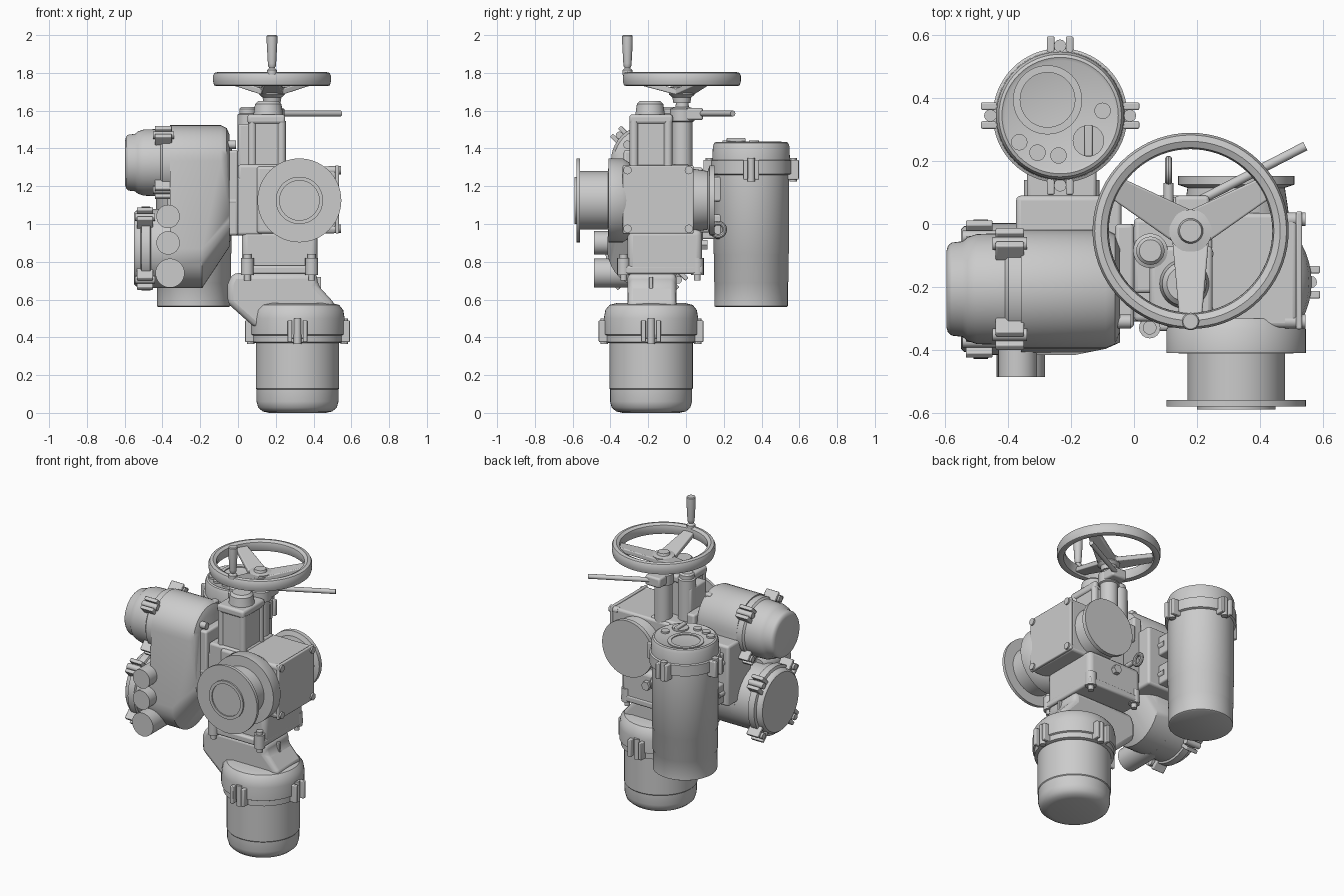
import bpy, bmesh
from math import sin, cos, pi, radians
from mathutils import Matrix, Vector


def finish(name, bm, mat=Matrix(), bevel=0.0, angle=35):
    bmesh.ops.recalc_face_normals(bm, faces=bm.faces)
    me = bpy.data.meshes.new(name)
    bm.to_mesh(me)
    bm.free()
    ob = bpy.data.objects.new(name, me)
    bpy.context.collection.objects.link(ob)
    ob.matrix_world = mat
    if bevel:
        m = ob.modifiers.new("bevel", "BEVEL")
        m.width, m.segments, m.limit_method = bevel, 3, 'ANGLE'
    bpy.ops.object.select_all(action='DESELECT')
    ob.select_set(True)
    bpy.context.view_layer.objects.active = ob
    bpy.ops.object.shade_smooth_by_angle(angle=radians(angle))
    return ob


def frame(origin, axis):
    """Local z along the given axis."""
    return Matrix.Translation(origin) @ Vector((0, 0, 1)).rotation_difference(Vector(axis)).to_matrix().to_4x4()


def lathe(name, origin, axis, profile, closed=False, n=48):
    """Revolve (radius, height) points about an axis."""
    bm = bmesh.new()
    rings = [[bm.verts.new((r * cos(2 * pi * i / n), r * sin(2 * pi * i / n), h)) for i in range(n)]
             for r, h in profile]
    pairs = list(zip(rings, rings[1:])) + ([(rings[-1], rings[0])] if closed else [])
    for a, b in pairs:
        for i in range(n):
            j = (i + 1) % n
            bm.faces.new((a[i], a[j], b[j], b[i]))
    if not closed:
        bm.faces.new(rings[0])
        bm.faces.new(rings[-1])
    return finish(name, bm, frame(origin, axis))


def rod(name, p, q, r, n=20):
    d = Vector(q) - Vector(p)
    return lathe(name, p, d.normalized(), [(r, 0), (r, d.length)], n=n)


def box(name, lo, hi, bevel=0.01, mat=Matrix()):
    bm = bmesh.new()
    lo, hi = Vector(lo), Vector(hi)
    bmesh.ops.create_cube(bm, size=1, matrix=Matrix.Translation((lo + hi) / 2) @ Matrix.Diagonal((*(hi - lo), 1)))
    return finish(name, bm, mat, bevel)


def hull(name, rings, n=40):
    """Convex skin over circles given as (x, y, z, radius), each facing x."""
    bm = bmesh.new()
    for x, y, z, r in rings:
        for i in range(n):
            bm.verts.new((x, y + r * cos(2 * pi * i / n), z + r * sin(2 * pi * i / n)))
    bmesh.ops.convex_hull(bm, input=bm.verts)
    bmesh.ops.dissolve_limit(bm, angle_limit=0.01, verts=bm.verts, edges=bm.edges)
    return finish(name, bm)


def prism(name, pts, y0, y1, bevel):
    """Extrude an xz outline along y."""
    bm = bmesh.new()
    a = [bm.verts.new((x, y0, z)) for x, z in pts]
    b = [bm.verts.new((x, y1, z)) for x, z in pts]
    bm.faces.new(a)
    bm.faces.new(b)
    for i in range(len(pts)):
        j = (i + 1) % len(pts)
        bm.faces.new((a[i], a[j], b[j], b[i]))
    return finish(name, bm, Matrix(), bevel)


def lugs(name, origin, axis, r0, r1, h0, h1, w, start):
    """Four clamp lugs with bolts around a cover."""
    for k in range(4):
        m = frame(origin, axis) @ Matrix.Rotation(start + k * pi / 2, 4, 'Z')
        for s in (-1, 1):
            box(name + "_cheek", (r0, s * w - 0.012, h0), (r1, s * w + 0.012, h1), 0.005, m)
        box(name + "_base", (r0, -w, h0 + 0.02), (r1 - 0.03, w, h1 - 0.02), 0.005, m)
        rc = r1 - 0.03
        p, q = m @ Vector((rc, 0, h0 - 0.01)), m @ Vector((rc, 0, h1 + 0.01))
        rod(name + "_bolt", p, q, 0.02, 12)


# Electric motor at the bottom
MX, MY = 0.315, -0.185
lathe("motor_shell", (MX, MY, 0), (0, 0, 1),
      [(0.15, 0), (0.185, 0.008), (0.208, 0.028), (0.217, 0.06), (0.217, 0.125), (0.221, 0.13), (0.221, 0.38)])
lathe("motor_collar", (MX, MY, 0), (0, 0, 1),
      [(0.225, 0.37), (0.24, 0.375), (0.24, 0.41), (0.25, 0.415), (0.25, 0.50), (0.242, 0.545), (0.22, 0.572), (0.18, 0.582)])
lugs("motor_lug", (MX, MY, 0), (0, 0, 1), 0.21, 0.277, 0.375, 0.49, 0.04, 0)
prism("motor_neck", [(-0.03, 0.74), (-0.055, 0.68), (-0.055, 0.58), (0.09, 0.45), (0.3, 0.45),
                     (0.52, 0.57), (0.42, 0.68), (0.42, 0.74)], -0.31, -0.05, 0.03)
box("neck_rib", (0.3, -0.195, 0.56), (0.44, -0.175, 0.72), 0.004)

# Main gear case
box("gear_case_lower", (0.02, -0.31, 0.74), (0.42, 0.085, 0.97), 0.03)
box("gear_case_flange", (0.02, -0.34, 0.735), (0.42, 0.09, 0.78), 0.012)
for x in (0.05, 0.39):
    for y in (-0.33, 0.06):
        lathe("flange_bolt_boss", (x, y, 0.70), (0, 0, 1), [(0.018, 0), (0.018, 0.03), (0.034, 0.03), (0.034, 0.12), (0.022, 0.12), (0.022, 0.14)], n=16)
box("gear_case_upper", (0.10, -0.33, 0.95), (0.52, 0.035, 1.305), 0.015)
box("side_cover_plate", (0.515, -0.335, 0.95), (0.535, 0.04, 1.31), 0.006)
for y in (-0.31, 0.015):
    for z in (0.975, 1.285):
        rod("cover_bolt", (0.48, y, z), (0.545, y, z), 0.022, 16)
box("case_link", (-0.05, -0.31, 0.94), (0.14, 0.0, 1.25), 0.015)
box("housing_mount_flange", (-0.06, -0.33, 0.94), (0.0, 0.0, 1.39), 0.012)

# Output flanges, front and back
lathe("front_output", (0.325, 0, 1.125), (0, -1, 0),
      [(0.2, 0.3), (0.222, 0.335), (0.222, 0.41), (0.155, 0.412), (0.155, 0.56), (0.222, 0.56), (0.222, 0.58), (0.125, 0.58), (0.125, 0.59),
       (0.105, 0.59), (0.105, 0.582)], n=64)
lathe("back_output", (0.325, 0, 1.125), (0, 1, 0),
      [(0.17, 0.0), (0.165, 0.05), (0.155, 0.115), (0.185, 0.125), (0.185, 0.152)])
# Lifting eye and plug behind the lower case
lathe("lifting_eye", (0.11, 0.17, 0.97), (1, 0, 0),
      [(0.035 + 0.012 * cos(a * pi / 5), 0.012 * sin(a * pi / 5)) for a in range(10)], closed=True, n=28)
rod("lifting_eye_stem", (0.11, 0.06, 0.97), (0.11, 0.13, 0.97), 0.016)
rod("drain_plug", (0.22, 0.07, 0.89), (0.22, 0.115, 0.89), 0.03, 6)

# Upright columns on top of the case
box("column_base", (0.0, -0.31, 1.2), (0.25, 0.02, 1.315), 0.015)
box("main_column", (0.06, -0.29, 1.29), (0.24, -0.08, 1.56), 0.02)
for x in (0.075, 0.23):
    for y in (-0.275, -0.095):
        rod("column_corner_post", (x, y, 1.29), (x, y, 1.545), 0.023)
box("column_top_flange", (0.05, -0.30, 1.53), (0.25, -0.07, 1.58), 0.015)
lathe("column_cap", (0.16, -0.19, 0), (0, 0, 1), [(0.08, 1.57), (0.075, 1.60), (0.07, 1.635), (0.055, 1.65)])
lathe("small_column", (0.052, -0.085, 0), (0, 0, 1), [(0.055, 1.29), (0.055, 1.58), (0.045, 1.585), (0.045, 1.61), (0.035, 1.62)], n=28)
box("side_bracket", (0.0, -0.22, 1.30), (0.07, -0.05, 1.53), 0.012)
lathe("wheel_shaft", (0.18, -0.02, 0), (0, 0, 1), [(0.055, 1.29), (0.055, 1.54), (0.065, 1.545), (0.065, 1.61), (0.035, 1.62), (0.03, 1.7)], n=32)

# Clutch lever
box("lever_block", (0.13, -0.03, 1.55), (0.24, 0.09, 1.615), 0.012)
rod("clutch_lever", (0.19, 0.065, 1.585), (0.545, 0.248, 1.585), 0.015)

# Handwheel
W = (0.18, -0.022, 0)
lathe("handwheel_rim", W, (0, 0, 1), [(0.272, 1.735), (0.295, 1.73), (0.307, 1.735), (0.312, 1.755), (0.312, 1.785),
      (0.305, 1.80), (0.285, 1.805), (0.265, 1.795), (0.26, 1.77)], closed=True, n=72)
lathe("handwheel_hub", W, (0, 0, 1), [(0.045, 1.64), (0.05, 1.67), (0.068, 1.685), (0.068, 1.725), (0.04, 1.73), (0.035, 1.745)], n=32)
for k in range(3):
    bm = bmesh.new()
    for r, w, z in ((0.03, 0.058, 1.70), (0.275, 0.036, 1.765)):
        for s in (-1, 1):
            for dz in (-0.016, 0.016):
                bm.verts.new((r, s * w, z + dz))
    bmesh.ops.convex_hull(bm, input=bm.verts)
    bmesh.ops.dissolve_limit(bm, angle_limit=0.01, verts=bm.verts, edges=bm.edges)
    finish("handwheel_spoke", bm, Matrix.Translation(W) @ Matrix.Rotation(radians(30 + 120 * k), 4, 'Z'), 0.006)
lathe("crank_handle", (0.18, -0.31, 0), (0, 0, 1), [(0.026, 1.79), (0.026, 1.815), (0.014, 1.825), (0.02, 1.835), (0.022, 1.85),
      (0.028, 1.96), (0.028, 1.995), (0.024, 2.0)], n=24)

# Control housing on the left
HY = -0.207
hull("control_housing", [(-0.36, HY, 1.333, 0.19), (-0.09, HY, 1.333, 0.19), (-0.06, HY, 1.333, 0.175), (-0.045, HY, 1.333, 0.14),
                         (-0.36, HY, 0.87, 0.21), (-0.19, HY, 0.87, 0.21), (-0.045, HY, 1.05, 0.17)])
lathe("upper_cover", (0, HY, 1.325), (-1, 0, 0), [(0.19, 0.33), (0.19, 0.40), (0.178, 0.41), (0.175, 0.50), (0.165, 0.53),
      (0.152, 0.545), (0.148, 0.58), (0.138, 0.592), (0.12, 0.597)])
lugs("upper_cover_lug", (0, HY, 1.325), (-1, 0, 0), 0.16, 0.235, 0.35, 0.44, 0.03, pi / 4)
lathe("lower_cover", (0, HY, 0.87), (-1, 0, 0), [(0.21, 0.33), (0.21, 0.46), (0.222, 0.465), (0.222, 0.51), (0.205, 0.515), (0.2, 0.54), (0.19, 0.55)])
lugs("lower_cover_lug", (0, HY, 0.87), (-1, 0, 0), 0.19, 0.265, 0.45, 0.535, 0.035, pi / 4)
for x, z, r in ((-0.37, 1.04, 0.062), (-0.37, 0.90, 0.062), (-0.36, 0.74, 0.077)):
    lathe("conduit_entry", (x, 0, z), (0, -1, 0), [(r, 0.22), (r, 0.475), (r, 0.487)], n=32)
for z in (1.42, 1.12):
    rod("housing_bolt", (-0.08, -0.31, z), (-0.01, -0.31, z), 0.022, 16)
box("housing_ear", (-0.11, -0.26, 1.43), (-0.065, -0.1, 1.505), 0.01)

# Mount between the housing and the rear unit
box("rear_mount_block", (-0.375, -0.15, 0.90), (-0.04, 0.09, 1.30), 0.015)
for z in (0.92, 1.12):
    box("rear_mount_arm", (-0.34, 0.06, z), (-0.12, 0.24, z + 0.13), 0.01)
    for x in (-0.33, -0.13):
        rod("mount_bolt", (x, 0.08, z + 0.065), (x, 0.14, z + 0.065), 0.02, 12)

# Local control unit at the back
CX, CY = -0.235, 0.345
lathe("control_unit_body", (CX, CY, 0), (0, 0, 1), [(0.185, 0.56), (0.194, 0.565), (0.194, 0.69), (0.197, 0.695), (0.197, 0.84), (0.2, 0.845),
      (0.2, 1.26), (0.214, 1.265), (0.214, 1.335), (0.205, 1.34), (0.203, 1.41), (0.195, 1.43), (0.185, 1.435), (0.175, 1.43)], n=64)
lugs("control_unit_lug", (CX, CY, 0), (0, 0, 1), 0.19, 0.252, 1.235, 1.34, 0.03, 0)
lathe("window_ring", (-0.275, 0.395, 0), (0, 0, 1), [(0.11, 1.42), (0.11, 1.436), (0.087, 1.436), (0.087, 1.425)])
for x, y in ((-0.365, 0.26), (-0.307, 0.227), (-0.24, 0.218), (-0.10, 0.36)):
    rod("push_button", (x, y, 1.42), (x, y, 1.442), 0.026)
rod("selector_knob", (-0.145, 0.265, 1.42), (-0.145, 0.265, 1.44), 0.05, 32)
box("selector_grip", (-0.158, 0.215, 1.43), (-0.132, 0.315, 1.455), 0.005)
